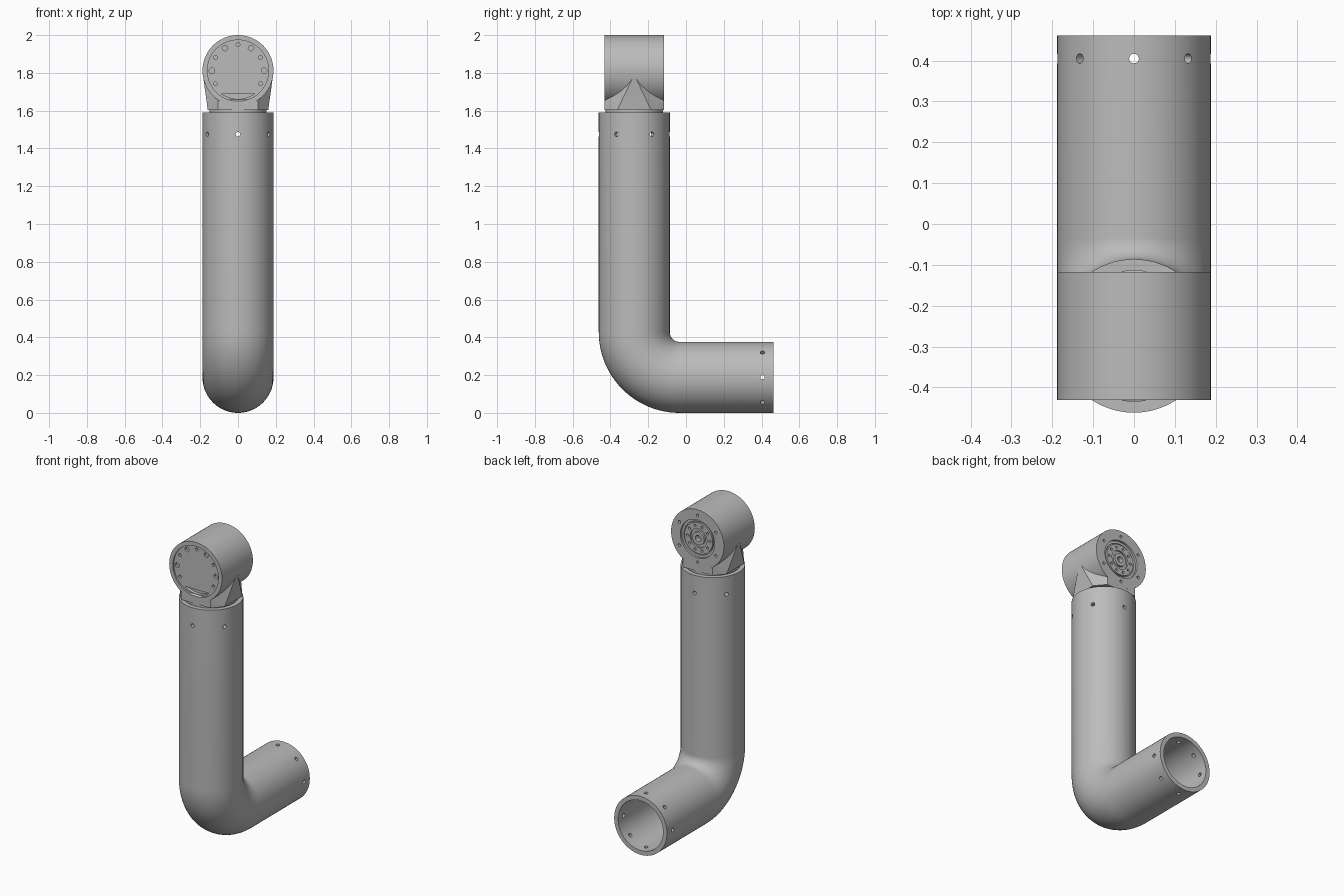
import bpy, bmesh, math
from mathutils import Matrix, Vector

if "Cube" in bpy.data.objects:
    bpy.data.objects.remove(bpy.data.objects["Cube"])

grey = bpy.data.materials.new("machined grey")
grey.use_nodes = True
grey.diffuse_color = (0.5, 0.5, 0.5, 1)
grey.node_tree.nodes["Principled BSDF"].inputs["Base Color"].default_value = (0.5, 0.5, 0.5, 1)

R, INNER = 0.188, 0.16            # tube radii
AXIS_Y, LOW_Z = -0.274, 0.188     # upright axis, foot axis
HEAD_Z, HALF = 1.812, 0.157       # joint head
BEND = 0.24
HEAD = Vector((0, AXIS_Y, HEAD_Z))
TO_Y = Matrix.Rotation(-math.pi / 2, 4, 'X')


def make(name, bm):
    bmesh.ops.recalc_face_normals(bm, faces=bm.faces)
    mesh = bpy.data.meshes.new(name)
    bm.to_mesh(mesh)
    bm.free()
    mesh.materials.append(grey)
    ob = bpy.data.objects.new(name, mesh)
    bpy.context.collection.objects.link(ob)
    return ob


def bridge(bm, a, b):
    n = len(a)
    for i in range(n):
        bm.faces.new((a[i], a[(i + 1) % n], b[(i + 1) % n], b[i]))


def lathe(name, profile, matrix, n=72):
    """Revolve (radius, height) points; the first and last lie on the axis."""
    bm = bmesh.new()
    rings = []
    for r, h in profile[1:-1]:
        rings.append([bm.verts.new((r * math.cos(math.tau * i / n),
                                    r * math.sin(math.tau * i / n), h)) for i in range(n)])
    for a, b in zip(rings, rings[1:]):
        bridge(bm, a, b)
    bm.faces.new(rings[0])
    bm.faces.new(rings[-1])
    bm.transform(matrix)
    return make(name, bm)


def pin(bm, centre, direction, radius, depth):
    rot = Vector(direction).to_track_quat('Z', 'Y').to_matrix().to_4x4()
    bmesh.ops.create_cone(bm, cap_ends=True, segments=16, radius1=radius, radius2=radius,
                          depth=depth, matrix=Matrix.Translation(centre) @ rot)


def combine(ob, other, operation):
    mod = ob.modifiers.new("combine", 'BOOLEAN')
    mod.operation, mod.solver, mod.object = operation, 'EXACT', other
    graph = bpy.context.evaluated_depsgraph_get()
    mesh = bpy.data.meshes.new_from_object(ob.evaluated_get(graph))
    ob.modifiers.clear()
    ob.data = mesh
    bpy.data.objects.remove(other)


def smooth(ob):
    bpy.ops.object.select_all(action='DESELECT')
    ob.select_set(True)
    bpy.context.view_layer.objects.active = ob
    bpy.ops.object.shade_smooth_by_angle(angle=math.radians(25))


# Bent hollow tube: rings swept along an upright, a quarter bend and a foot
path = [(AXIS_Y, 1.59, 0)]
for i in range(25):
    a = math.pi / 2 * i / 24
    path.append((AXIS_Y + BEND * (1 - math.cos(a)), LOW_Z + BEND * (1 - math.sin(a)), a))
path.append((0.462, LOW_Z, math.pi / 2))

bm = bmesh.new()
skins = []
for radius in (R, INNER):
    rings = []
    for y, z, a in path:
        across = Vector((0, math.cos(a), math.sin(a)))
        ring = []
        for i in range(72):
            t = math.tau * i / 72
            p = Vector((radius * math.cos(t), y, z)) + across * radius * math.sin(t)
            ring.append(bm.verts.new(p))
        rings.append(ring)
    for a, b in zip(rings, rings[1:]):
        bridge(bm, a, b)
    skins.append(rings)
for end in (0, -1):
    bridge(bm, skins[0][end], skins[1][end])
tube = make("bent_tube", bm)

# Screw holes around both tube ends
bm = bmesh.new()
for count, centre, up in ((6, Vector((0, AXIS_Y, 1.475)), Vector((0, 1, 0))),
                          (8, Vector((0, 0.405, LOW_Z)), Vector((0, 0, 1)))):
    for i in range(count):
        t = math.tau * i / count
        d = Vector((math.sin(t), 0, 0)) + up * math.cos(t)
        pin(bm, centre + d * 0.175, d, 0.012, 0.07)
combine(tube, make("tube_holes", bm), 'DIFFERENCE')
smooth(tube)

# Joint head: rimmed front recess, stepped output hub at the back
head = lathe("joint_head", [
    (0, -0.147), (0.162, -0.147), (0.162, -HALF), (R, -HALF), (R, HALF),
    (0.122, HALF), (0.122, 0.143), (0.106, 0.143), (0.106, 0.134), (0.1, 0.134),
    (0.1, 0.147), (0.06, 0.147), (0.06, 0.136), (0.042, 0.136), (0.042, 0.15),
    (0.02, 0.15), (0.02, 0.12), (0, 0.12)], Matrix.Translation(HEAD) @ TO_Y)

# Neck: round base blending into flat front and back faces and pointed sides
bm = bmesh.new()
for i in range(48):
    t = math.tau * i / 48
    bm.verts.new((0.156 * math.cos(t), AXIS_Y + 0.156 * math.sin(t), 1.603))
for sx in (-1, 1):
    bm.verts.new((sx * 0.186, AXIS_Y, 1.79))
    for sy in (-1, 1):
        for z in (1.603, 1.652):
            bm.verts.new((sx * 0.105, AXIS_Y + sy * 0.1565, z))
        bm.verts.new((sx * 0.16, AXIS_Y + sy * 0.09, 1.603))
hull = bmesh.ops.convex_hull(bm, input=bm.verts)
bmesh.ops.delete(bm, geom=list({g for g in hull["geom_interior"] if isinstance(g, bmesh.types.BMVert)}),
                 context='VERTS')
combine(head, make("neck", bm), 'UNION')

# Bolt holes on the front cover and the back flange
bm = bmesh.new()
along = Vector((0, 1, 0))


def bolt(radius_at, degrees, y, size, depth):
    t = math.radians(degrees)
    at = HEAD + Vector((radius_at * math.cos(t), y, radius_at * math.sin(t)))
    pin(bm, at, along, size, depth)


for deg in range(-30, 211, 30):
    bolt(0.138, deg, -0.147, 0.015 if deg in (0, 60, 120, 180) else 0.01, 0.03)
for i in range(6):
    bolt(0.15, 90 + 60 * i, HALF, 0.009, 0.04)
for i in range(10):
    bolt(0.08, 36 * i, 0.147, 0.008, 0.03)
combine(head, make("head_holes", bm), 'DIFFERENCE')

# Pocket below the straight lower edge of the front cover
bm = bmesh.new()
start = math.asin(0.122 / 0.15)
arc = [-start - (math.pi - 2 * start) * i / 12 for i in range(13)]
front, back = [[bm.verts.new(HEAD + Vector((0.15 * math.cos(t), y, 0.15 * math.sin(t))))
                for t in arc] for y in (-0.17, -0.125)]
bridge(bm, front, back)
bm.faces.new(front)
bm.faces.new(back)
combine(head, make("cover_pocket", bm), 'DIFFERENCE')
smooth(head)

# Spigot joining the neck to the tube mouth
spigot = lathe("neck_spigot", [(0, 1.53), (0.152, 1.53), (0.152, 1.605), (0, 1.605)],
               Matrix.Translation((0, AXIS_Y, 0)))
smooth(spigot)
